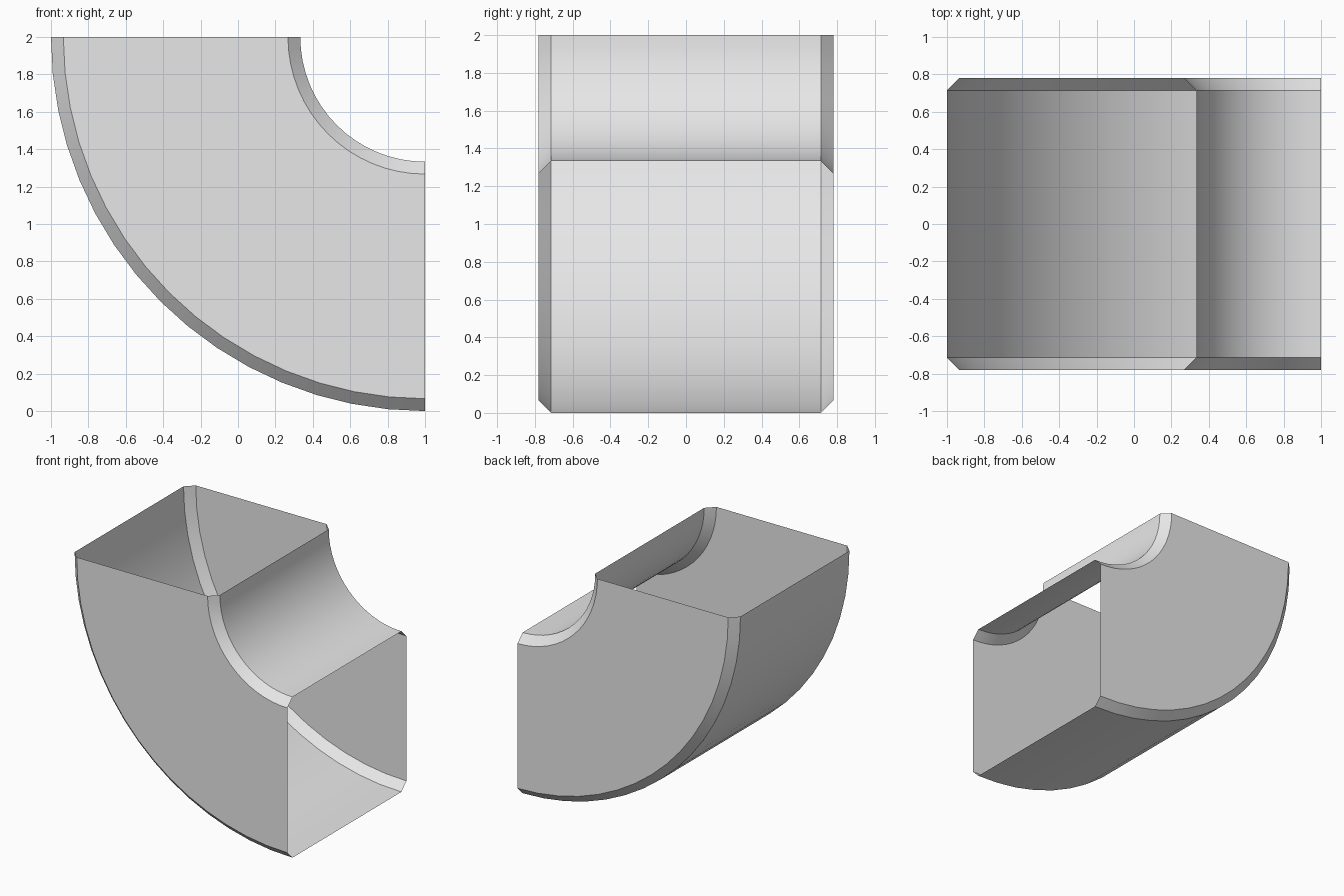
import bpy, bmesh, math
from mathutils import Vector

cube = bpy.data.objects.get("Cube")
if cube:
    bpy.data.objects.remove(cube, do_unlink=True)

OUTER, INNER = 2.0, 0.667      # bend radii
HALF, CHAMFER = 0.78, 0.066    # half depth and corner cut
SEGMENTS = 16
CENTRE = Vector((1, 0, 2))

# Plain sheet metal
metal = bpy.data.materials.new("light grey metal")
grey = (0.8, 0.8, 0.8, 1)
metal.use_nodes = True
metal.diffuse_color = grey
metal.node_tree.nodes["Principled BSDF"].inputs["Base Color"].default_value = grey

# Chamfered rectangular section at the upper opening, as (radius, y)
half_section = [(INNER, HALF - CHAMFER), (INNER + CHAMFER, HALF),
                (OUTER - CHAMFER, HALF), (OUTER, HALF - CHAMFER)]
section = half_section + [(r, -y) for r, y in reversed(half_section)]

# Sweep the section a quarter turn; both ends stay open
bm = bmesh.new()
ring = [bm.verts.new((CENTRE.x - r, y, CENTRE.z)) for r, y in section]
edges = [bm.edges.new((a, b)) for a, b in zip(ring, ring[1:] + ring[:1])]
bmesh.ops.spin(bm, geom=ring + edges, cent=CENTRE, axis=(0, -1, 0),
               angle=math.pi / 2, steps=SEGMENTS, use_duplicate=False)
bmesh.ops.recalc_face_normals(bm, faces=bm.faces)

# Make sure the walls face outward
side = max(bm.faces, key=lambda f: f.calc_center_median().y)
if side.normal.y < 0:
    bmesh.ops.reverse_faces(bm, faces=bm.faces)

mesh = bpy.data.meshes.new("duct_elbow")
bm.to_mesh(mesh)
bm.free()
mesh.materials.append(metal)
elbow = bpy.data.objects.new("duct_elbow", mesh)
bpy.context.collection.objects.link(elbow)

# Smooth along the bend, crisp at the chamfers
bpy.ops.object.select_all(action="DESELECT")
elbow.select_set(True)
bpy.context.view_layer.objects.active = elbow
bpy.ops.object.shade_smooth_by_angle(angle=math.radians(30))
